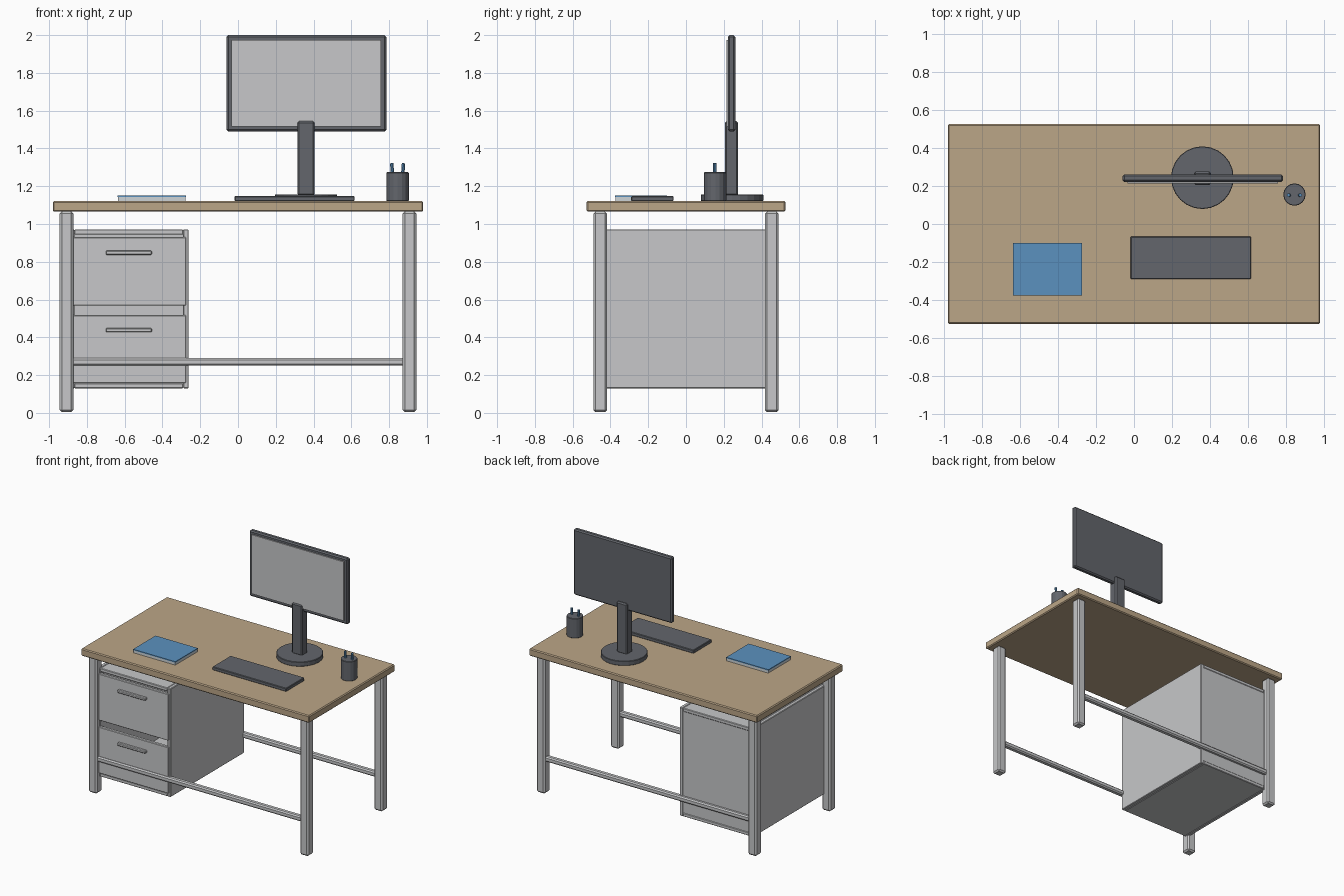
import bpy
import math

if "Cube" in bpy.data.objects:
    bpy.data.objects.remove(bpy.data.objects["Cube"])


def material(name, rgb):
    m = bpy.data.materials.new(name)
    m.diffuse_color = (*rgb, 1.0)
    m.use_nodes = True
    m.node_tree.nodes["Principled BSDF"].inputs["Base Color"].default_value = m.diffuse_color
    return m


WOOD = material("wood", (0.50, 0.38, 0.245))
GREY = material("light_grey", (0.57, 0.575, 0.585))
DARK = material("dark_grey", (0.125, 0.133, 0.15))
BLUE = material("blue", (0.105, 0.285, 0.52))
PAPER = material("paper", (0.62, 0.66, 0.68))


def finish(obj, name, mat, bevel):
    obj.name = name
    obj.data.materials.append(mat)
    if bevel:
        mod = obj.modifiers.new("edge_bevel", "BEVEL")
        mod.width = bevel
        mod.segments = 1
        mod.limit_method = "ANGLE"
        mod.angle_limit = math.radians(50)
    return obj


def box(name, xs, ys, zs, mat, bevel=0.0):
    """Box from min/max pairs on each axis."""
    bpy.ops.mesh.primitive_cube_add(size=1)
    obj = bpy.context.object
    for v in obj.data.vertices:
        v.co = [r[0] if c < 0 else r[1] for c, r in zip(v.co, (xs, ys, zs))]
    return finish(obj, name, mat, bevel)


def cylinder(name, x, y, radius, z0, z1, mat, sides, bevel=0.0):
    bpy.ops.mesh.primitive_cylinder_add(
        vertices=sides, radius=radius, depth=z1 - z0, location=(x, y, (z0 + z1) / 2))
    return finish(bpy.context.object, name, mat, bevel)


# Desktop, four legs and the long stretchers
box("desktop", (-0.98, 0.98), (-0.527, 0.527), (1.065, 1.122), WOOD, 0.007)
for sy, side in ((-1, "front"), (1, "back")):
    y = sy * 0.454
    for sx, hand in ((-1, "left"), (1, "right")):
        x = sx * 0.908
        box(f"{side}_{hand}_leg", (x - 0.036, x + 0.036), (y - 0.036, y + 0.036),
            (0.004, 1.066), GREY, 0.011)
    box(f"{side}_stretcher", (-0.885, 0.885), (y - 0.021, y + 0.021), (0.25, 0.29), GREY, 0.009)

# Drawer cabinet, an open-fronted carcass
L, R, T = -0.894, -0.262, 0.028
DEPTH = (-0.453, 0.453)
box("cabinet_left_panel", (L, L + T), DEPTH, (0.13, 0.972), GREY, 0.004)
box("cabinet_right_panel", (R - T, R), DEPTH, (0.13, 0.972), GREY, 0.004)
box("cabinet_top", (L + T, R - T), DEPTH, (0.944, 0.971), GREY, 0.004)
box("cabinet_bottom", (L + T, R - T), DEPTH, (0.13, 0.157), GREY, 0.004)
box("cabinet_back", (L + T, R - T), (0.425, 0.45), (0.157, 0.944), GREY)

# Drawer fronts and bar handles
for name, z0, z1, zh in (("lower", 0.158, 0.518, 0.438), ("upper", 0.568, 0.93, 0.848)):
    box(f"{name}_drawer_front", (-0.881, -0.275), (-0.462, -0.435), (z0, z1), GREY, 0.004)
    box(f"{name}_drawer_handle", (-0.7, -0.456), (-0.486, -0.461),
        (zh - 0.011, zh + 0.011), GREY, 0.005)

# Monitor on a round foot
cylinder("monitor_base", 0.36, 0.244, 0.165, 1.121, 1.157, DARK, 24, 0.003)
box("monitor_neck", (0.315, 0.405), (0.206, 0.276), (1.15, 1.545), DARK, 0.009)
box("monitor_case", (-0.06, 0.785), (0.222, 0.261), (1.49, 2.0), DARK, 0.009)
box("monitor_screen", (-0.034, 0.758), (0.214, 0.223), (1.517, 1.975), GREY)

# Keyboard
box("keyboard", (-0.018, 0.617), (-0.29, -0.066), (1.121, 1.148), DARK, 0.004)

# Notebook: pages under a coloured cover
box("notebook_pages", (-0.635, -0.277), (-0.374, -0.102), (1.121, 1.142), PAPER)
box("notebook_cover", (-0.638, -0.275), (-0.376, -0.1), (1.142, 1.15), BLUE)

# Pen cup with two pens
cylinder("pen_cup", 0.845, 0.155, 0.059, 1.121, 1.274, DARK, 16, 0.003)
for i, (x, tilt) in enumerate(((0.818, -4), (0.872, 4))):
    pen = cylinder(f"pen_{i + 1}", x, 0.152, 0.009, 1.2, 1.322, BLUE, 8)
    pen.rotation_euler.y = math.radians(tilt)
